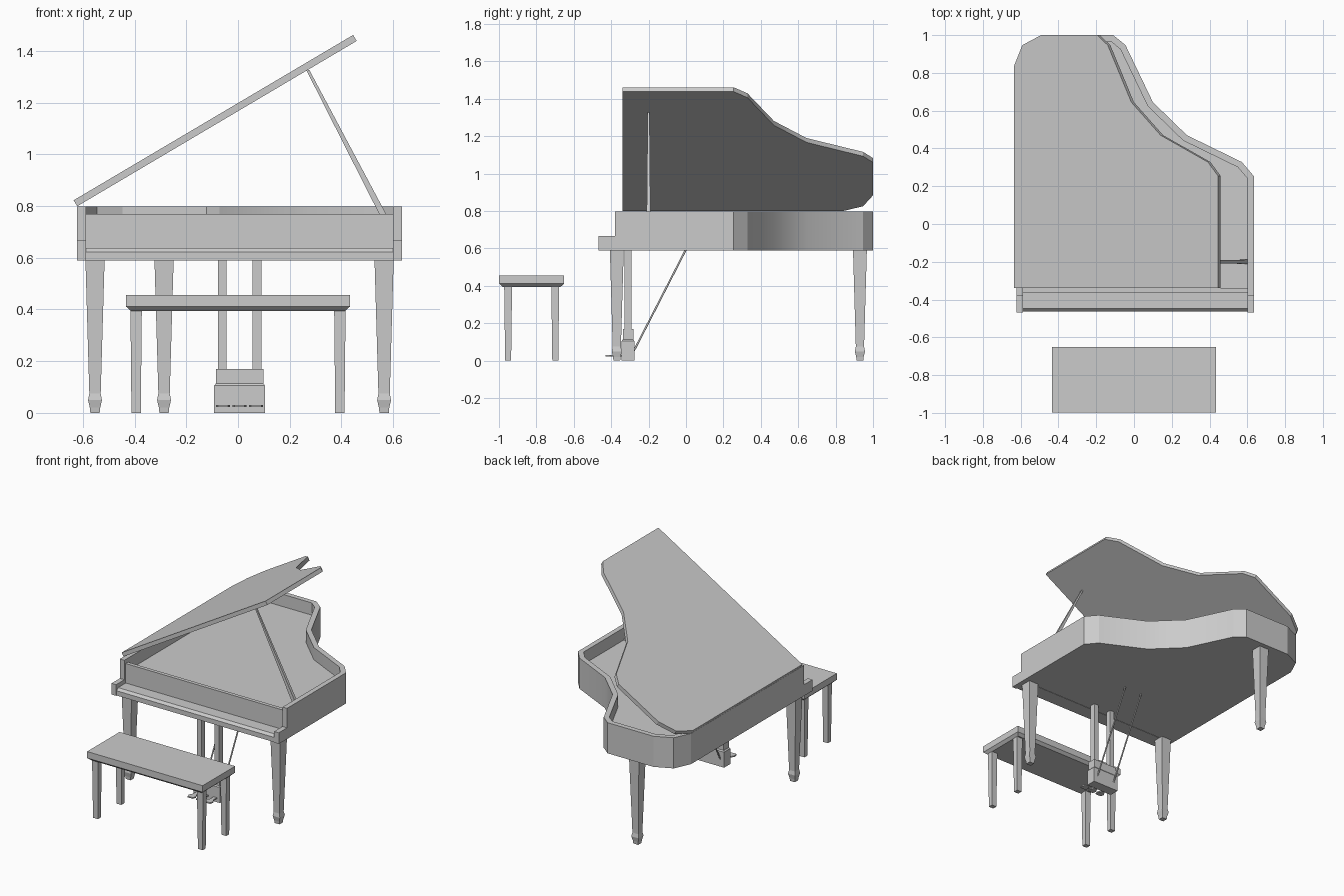
import bpy, bmesh, math
from mathutils import Vector, Matrix

if "Cube" in bpy.data.objects:
    bpy.data.objects.remove(bpy.data.objects["Cube"])

CX = 0.006  # centre line of the instrument


def finish(name, bm, smooth=None):
    bmesh.ops.recalc_face_normals(bm, faces=bm.faces)
    me = bpy.data.meshes.new(name)
    bm.to_mesh(me)
    bm.free()
    ob = bpy.data.objects.new(name, me)
    bpy.context.collection.objects.link(ob)
    if smooth:
        bpy.ops.object.select_all(action='DESELECT')
        ob.select_set(True)
        bpy.context.view_layer.objects.active = ob
        bpy.ops.object.shade_smooth_by_angle(angle=math.radians(smooth))
    return ob


def prism(name, pts, vec, smooth=None):
    """Extrude a closed 3D polygon along a vector."""
    bm = bmesh.new()
    face = bm.faces.new([bm.verts.new(p) for p in pts])
    new = bmesh.ops.extrude_face_region(bm, geom=[face], use_keep_orig=True)['geom']
    bmesh.ops.translate(bm, vec=vec, verts=[v for v in new if isinstance(v, bmesh.types.BMVert)])
    return finish(name, bm, smooth)


def box(name, x0, x1, y0, y1, z0, z1):
    return prism(name, [(x0, y0, z0), (x1, y0, z0), (x1, y1, z0), (x0, y1, z0)], (0, 0, z1 - z0))


def loft(name, sections):
    """Rectangular sections (cx, cy, z, half_x, half_y) joined from bottom to top."""
    bm = bmesh.new()
    rings = [[bm.verts.new((x + sx * hx, y + sy * hy, z))
              for sx, sy in ((-1, -1), (1, -1), (1, 1), (-1, 1))]
             for x, y, z, hx, hy in sections]
    for a, b in zip(rings, rings[1:]):
        for i in range(4):
            j = (i + 1) % 4
            bm.faces.new((a[i], a[j], b[j], b[i]))
    bm.faces.new(rings[0])
    bm.faces.new(rings[-1])
    return finish(name, bm)


def rod(name, a, b, r):
    a, b = Vector(a), Vector(b)
    bm = bmesh.new()
    rot = (b - a).to_track_quat('Z', 'Y').to_matrix().to_4x4()
    bmesh.ops.create_cone(bm, cap_ends=True, segments=8, radius1=r, radius2=r,
                          depth=(b - a).length, matrix=Matrix.Translation((a + b) / 2) @ rot)
    return finish(name, bm, 50)


def inset(path, d):
    """Offset an open anticlockwise path inwards."""
    out = []
    for i, p in enumerate(path):
        dirs = []
        if i > 0:
            dirs.append((p - path[i - 1]).normalized())
        if i < len(path) - 1:
            dirs.append((path[i + 1] - p).normalized())
        normals = [Vector((-t.y, t.x)) for t in dirs]
        m = sum(normals, Vector((0, 0))).normalized()
        out.append(p + m * (d / m.dot(normals[0])))
    return out


# Wing-shaped outline, from front right round to front left
curve = [(0.634, 0.254), (0.571, 0.328), (0.28, 0.47), (0.10, 0.645), (-0.045, 0.947),
         (-0.11, 1.0), (-0.455, 1.0), (-0.57, 0.947), (-0.622, 0.836)]


def outline(front):
    return [Vector(p) for p in [(0.634, front)] + curve + [(-0.622, front)]]


# Case: rim, floor, front panel, key shelf, cheeks
rim = outline(-0.38)
rim_poly = rim + inset(rim, 0.034)[::-1]
prism("case_rim", [(p.x, p.y, 0.59) for p in rim_poly], (0, 0, 0.208), 22)
prism("case_floor", [(p.x, p.y, 0.59) for p in inset(outline(-0.35), 0.033)], (0, 0, 0.125))
box("front_panel", -0.589, 0.601, -0.365, -0.34, 0.592, 0.77)
shelf = [(-0.36, 0.59), (-0.462, 0.59), (-0.462, 0.622), (-0.447, 0.638), (-0.36, 0.638)]
prism("key_shelf", [(-0.589, y, z) for y, z in shelf], (1.19, 0, 0))
for side, x in (("left", -0.622), ("right", 0.6)):
    box(side + "_key_cheek", x, x + 0.034, -0.468, -0.38, 0.59, 0.666)

# Raised lid, hinged along the left edge
lid = prism("lid", [(p.x + 0.622, p.y, 0) for p in outline(-0.34)], (0, 0, 0.027), 22)
lid.data.transform(Matrix.Translation((-0.622, 0, 0.799))
                   @ Matrix.Rotation(math.radians(-30.6), 4, 'Y'))

# Lid prop
loft("lid_prop", [(0.588, -0.2, 0.714, 0.014, 0.011), (0.27, -0.2, 1.326, 0.006, 0.005)])

# Tapered case legs with flared feet
for name, x, y in (("front_left_leg", CX - 0.559, -0.37), ("front_right_leg", CX + 0.559, -0.37),
                   ("rear_leg", -0.286, 0.93)):
    loft(name, [(x, y, z, h, h) for z, h in
                ((0, 0.018), (0.02, 0.02), (0.05, 0.027), (0.075, 0.022), (0.59, 0.037))])

# Pedal assembly
loft("pedal_box", [(CX, -0.31, 0, 0.099, 0.034), (CX, -0.31, 0.105, 0.099, 0.034),
                   (CX, -0.31, 0.113, 0.092, 0.028), (CX, -0.31, 0.17, 0.092, 0.028)])
for s in (-1, 1):
    x = CX + s * 0.067
    box("pedal_post", x - 0.017, x + 0.017, -0.33, -0.292, 0.17, 0.592)
    rod("pedal_brace", (x, -0.285, 0.04), (x, 0.0, 0.595), 0.005)
for i in (-1, 0, 1):
    x = CX + i * 0.064
    w = ((-0.012, -0.335), (-0.012, -0.38), (-0.027, -0.405), (-0.02, -0.43))
    pts = [(x + a, y, 0.023) for a, y in w] + [(x - a, y, 0.023) for a, y in reversed(w)]
    prism("pedal", pts, (0, 0, 0.008))

# Bench
loft("bench_seat", [(0, -0.825, 0.395, 0.415, 0.155), (0, -0.825, 0.412, 0.434, 0.174),
                    (0, -0.825, 0.456, 0.434, 0.174)])
for x in (-0.394, 0.394):
    for y in (-0.951, -0.699):
        loft("bench_leg", [(x, y, 0, 0.018, 0.016), (x, y, 0.398, 0.022, 0.021)])
